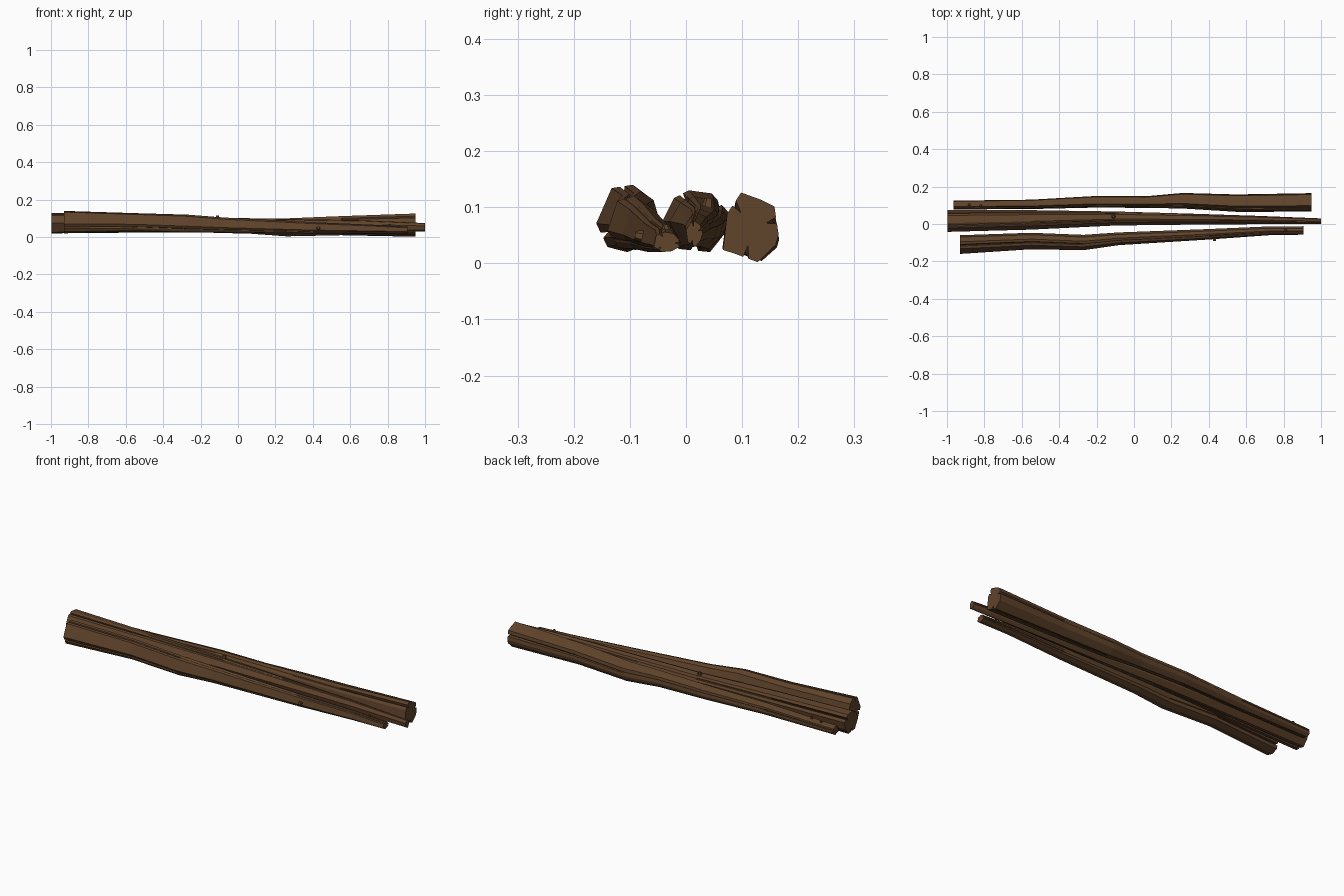
import bpy, bmesh, math
from mathutils import Vector

if "Cube" in bpy.data.objects:
    bpy.data.objects.remove(bpy.data.objects["Cube"])

bark = bpy.data.materials.new("bark_brown")
bark.diffuse_color = (0.115, 0.056, 0.024, 1)
bark.use_nodes = True
bark.node_tree.nodes["Principled BSDF"].inputs["Base Color"].default_value = bark.diffuse_color


def finish(name, bm):
    bmesh.ops.recalc_face_normals(bm, faces=bm.faces)
    me = bpy.data.meshes.new(name)
    bm.to_mesh(me)
    bm.free()
    me.materials.append(bark)
    ob = bpy.data.objects.new(name, me)
    bpy.context.collection.objects.link(ob)
    return ob


def section(profile, grooves, depth):
    """Faceted outline with V-shaped cracks cut into the listed edges."""
    pts = []
    n = len(profile)
    for i, p in enumerate(profile):
        a, b = Vector(p), Vector(profile[(i + 1) % n])
        pts.append(a)
        if i in grooves:
            pts += [a.lerp(b, 0.38), a.lerp(b, 0.5) * (1 - depth), a.lerp(b, 0.62)]
    return pts


def log(name, profile, grooves, rings, twist=0.0):
    """Loft the outline through rings of (x, y_min, y_max, z_min, z_max)."""
    bm = bmesh.new()
    loops = []
    last = len(rings) - 1
    for k, (x, y0, y1, z0, z1) in enumerate(rings):
        depth = {0: 0.4, last: 0.4, 1: 0.12, last - 1: 0.12}.get(k, 0.04)
        a = twist * k / last
        c, s = math.cos(a), math.sin(a)
        pts = [(u * c - v * s, u * s + v * c) for u, v in section(profile, grooves, depth)]
        us, vs = [p[0] for p in pts], [p[1] for p in pts]
        fit = lambda t, l, lo, hi: lo + (t - min(l)) / (max(l) - min(l)) * (hi - lo)
        loops.append([bm.verts.new((x, fit(u, us, y0, y1), fit(v, vs, z0, z1)))
                      for u, v in pts])
    n = len(loops[0])
    for A, B in zip(loops, loops[1:]):
        for i in range(n):
            j = (i + 1) % n
            bm.faces.new((A[i], A[j], B[j], B[i]))
    bm.faces.new(loops[0])
    bm.faces.new(loops[-1])
    return finish(name, bm)


def knot(name, loc, direction, r=0.013, h=0.022):
    """Small broken twig stub."""
    bm = bmesh.new()
    bmesh.ops.create_cone(bm, cap_ends=True, segments=6, radius1=r,
                          radius2=r * 0.6, depth=h)
    ob = finish(name, bm)
    ob.location = loc
    ob.rotation_euler = Vector(direction).to_track_quat('Z', 'Y').to_euler()


# Front log: thick at the left, thin at the right
log("front_log",
    [(-1, -.15), (-.45, .9), (.3, 1), (.8, .65), (1, -.1), (.75, -.8), (.1, -1), (-.6, -.85)],
    (1, 4, 7),
    [(-.93, -.16, -.06, .02, .14), (-.55, -.135, -.047, .03, .128),
     (-.27, -.14, -.058, .024, .12), (-.08, -.113, -.045, .025, .105),
     (.4, -.083, -.027, .02, .08), (.72, -.06, -.013, .02, .066),
     (.905, -.057, -.012, .02, .056)], 0.35)

# Middle log: tapers to the right
log("middle_log",
    [(-1, 0), (-.65, .75), (-.2, 1), (.5, .9), (1, .3), (.9, -.4), (.45, -1), (-.5, -.9)],
    (1, 3, 6),
    [(-.998, -.042, .075, .02, .13), (-.55, -.03, .074, .024, .119),
     (-.1, -.008, .067, .026, .104), (.25, -.004, .057, .027, .097),
     (.65, -.001, .044, .03, .09), (1.0, 0, .03, .03, .075)], -0.3)

# Back log: thick at the right
log("back_log",
    [(-1, -.65), (-.85, .4), (-.35, 1), (.35, .8), (.85, .6), (1, -.2), (.9, -.5),
     (.25, -1), (-.6, -.75)],
    (1, 4, 7),
    [(-.965, .078, .125, .03, .075), (-.55, .08, .13, .03, .088),
     (-.2, .088, .15, .025, .095), (.07, .086, .149, .018, .098),
     (.26, .083, .166, .004, .1), (.55, .065, .158, .01, .112),
     (.95, .066, .165, .002, .126)])

# Twig stubs
knots = [((-.11, .04, .105), (0, .1, 1)), ((.43, -.08, .048), (0, -1, .2)),
         ((.81, -.035, .062), (0, -.2, 1)), ((-.88, .104, .077), (0, .3, 1)),
         ((-.82, .098, .079), (0, .1, 1))]
for i, (loc, d) in enumerate(knots):
    knot(f"twig_stub_{i + 1}", loc, d, 0.013 if i < 2 else 0.009, 0.022 if i < 2 else 0.014)
